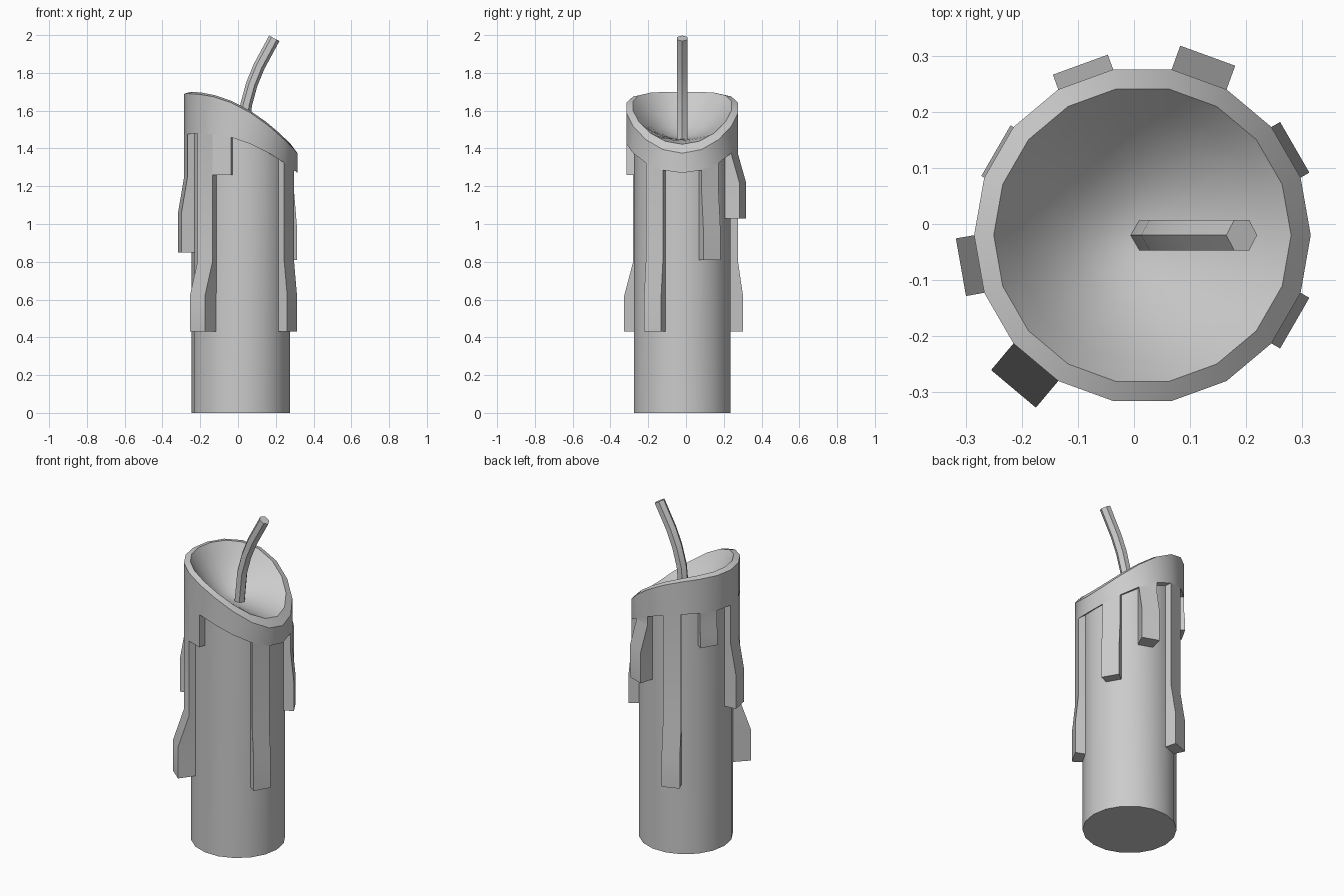
import bpy, bmesh, math
from mathutils import Vector

if "Cube" in bpy.data.objects:
    bpy.data.objects.remove(bpy.data.objects["Cube"])

N = 18
CX, CY = 0.015, -0.02
R_BODY, R_OUT, R_IN = 0.26, 0.30, 0.265


def polar(r, deg):
    a = math.radians(deg)
    return CX + r * math.cos(a), CY + r * math.sin(a)


def rim_z(x):
    return 1.69 - 0.953 * (x + 0.26) ** 2


def hem_z(x):
    return 1.48 - 0.79 * (x + 0.2) ** 2


def loft(name, rings, cap_start=True, cap_end=True):
    """Skin a list of closed rings into one mesh object."""
    bm = bmesh.new()
    loops = [[bm.verts.new(p) for p in ring] for ring in rings]
    for a, b in zip(loops, loops[1:]):
        n = len(a)
        for i in range(n):
            j = (i + 1) % n
            bm.faces.new((a[i], a[j], b[j], b[i]))
    if cap_start:
        bm.faces.new(loops[0][::-1])
    if cap_end:
        bm.faces.new(loops[-1])
    bmesh.ops.recalc_face_normals(bm, faces=bm.faces)
    me = bpy.data.meshes.new(name)
    bm.to_mesh(me)
    bm.free()
    ob = bpy.data.objects.new(name, me)
    bpy.context.collection.objects.link(ob)
    bpy.ops.object.select_all(action='DESELECT')
    ob.select_set(True)
    bpy.context.view_layer.objects.active = ob
    bpy.ops.object.shade_smooth_by_angle(angle=math.radians(30))
    return ob


def ring(r, zfun):
    pts = [polar(r, 360 * i / N) for i in range(N)]
    return [(x, y, zfun(x)) for x, y in pts]


# Candle: shaft, overhanging collar, slanted rim and melted bowl
BOWL_Z = 1.45
rings = [ring(R_BODY, lambda x: 0.0),
         ring(R_BODY, hem_z),
         ring(R_OUT, hem_z),
         ring(R_OUT, rim_z),
         ring(R_IN, lambda x: rim_z(x) + 0.01)]
for s in (0.85, 0.7, 0.5, 0.3, 0.1):
    rings.append([(CX + (x - CX) * s, CY + (y - CY) * s,
                   BOWL_Z + (z - BOWL_Z) * s ** 2) for x, y, z in rings[4]])
loft("candle_body", rings)

# Wax drips: (facet start angle, kink top, kink bottom, end z, outward shift)
drips = [
    (20, 1.17, 0.98, 0.81, 0.018),
    (60, 1.37, 1.22, 1.03, 0.045),
    (100, 0.80, 0.62, 0.43, 0.028),
    (140, 1.40, 1.33, 1.27, 0.006),
    (180, 1.25, 1.06, 0.85, 0.033),
    (220, 0.80, 0.62, 0.43, 0.062),
    (240, 1.38, 1.32, 1.26, 0.0),
    (320, 0.80, 0.62, 0.43, 0.018),
]
for k, (deg, k1, k2, end, shift) in enumerate(drips):
    corners = [polar(R_BODY - 0.005, deg), polar(R_OUT, deg),
               polar(R_OUT, deg + 20), polar(R_BODY - 0.005, deg + 20)]
    a = math.radians(deg + 10)
    levels = []
    for z, sh in ((None, 0), (k1, 0), (k2, shift), (end, shift)):
        lv = []
        for i, (x, y) in enumerate(corners):
            o = sh if i in (1, 2) else 0
            lv.append((x + o * math.cos(a), y + o * math.sin(a),
                       hem_z(x) if z is None else z))
        levels.append(lv)
    loft(f"wax_drip_{k + 1}", levels, cap_start=False)

# Wick: hexagonal tube bending towards +x
path = [Vector(p) for p in ((0.025, CY, 1.45), (0.043, CY, 1.63), (0.073, CY, 1.74),
                            (0.112, CY, 1.835), (0.192, CY, 1.983))]
tube = []
for i, p in enumerate(path):
    t = (path[min(i + 1, 4)] - path[max(i - 1, 0)]).normalized()
    side = Vector((t.z, 0, -t.x))
    tube.append([p + 0.031 * (side * math.cos(h * math.pi / 3)
                              + Vector((0, math.sin(h * math.pi / 3), 0))) for h in range(6)])
loft("wick", tube)
